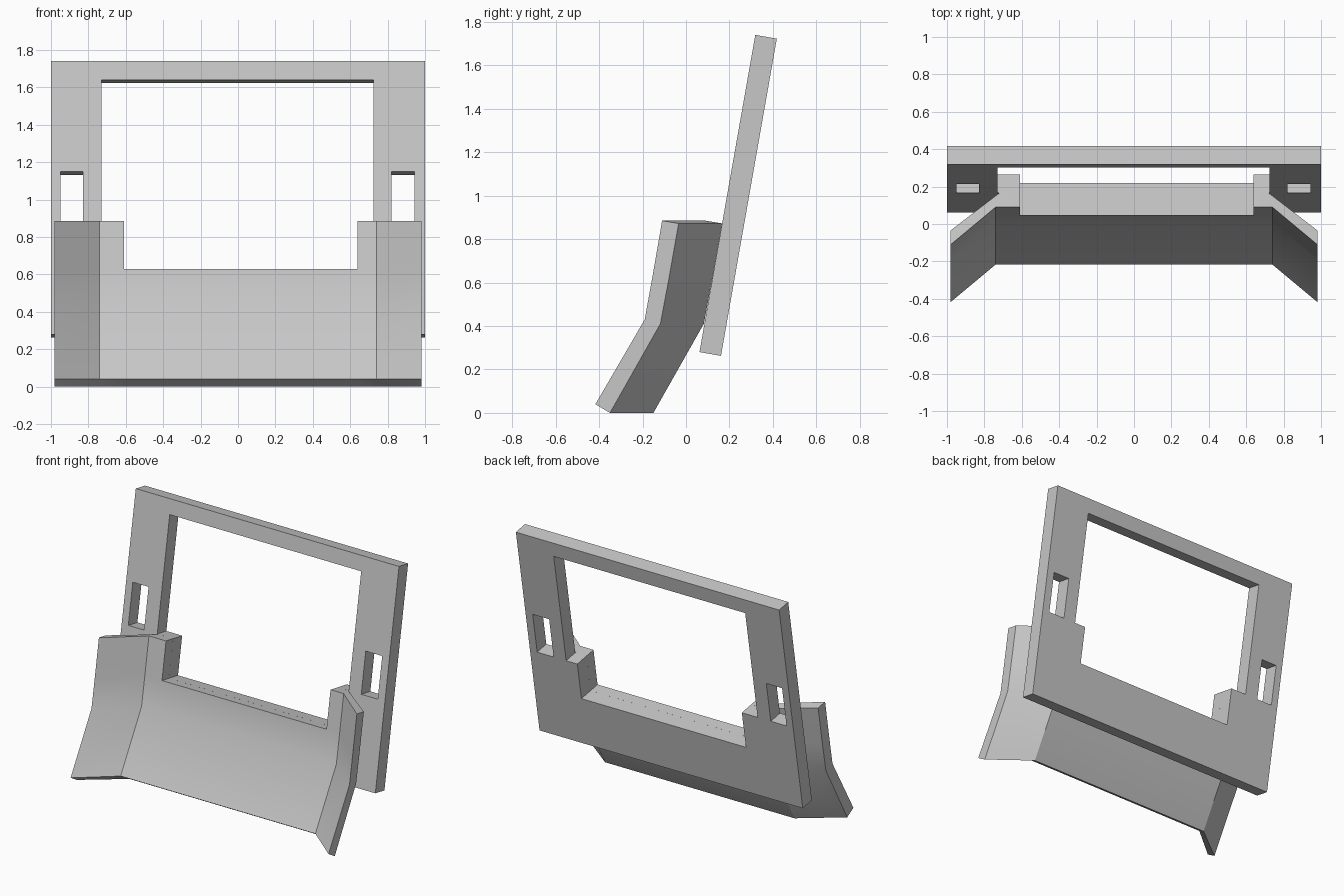
import bpy
import bmesh
from math import radians
from collections import Counter

cube = bpy.data.objects.get("Cube")
if cube:
    bpy.data.objects.remove(cube, do_unlink=True)

grey = bpy.data.materials.new("light grey")
grey.use_nodes = True
colour = (0.57, 0.57, 0.57, 1)
grey.diffuse_color = colour
grey.node_tree.nodes["Principled BSDF"].inputs["Base Color"].default_value = colour


def slab(name, cols, rows, place, holes):
    """Two-sided sheet of cells; place(col, row, side) gives each corner."""
    bm = bmesh.new()
    verts = {(c, r, s): bm.verts.new(place(c, r, s))
             for c in range(cols) for r in range(rows) for s in (0, 1)}
    cells = [(c, r) for c in range(cols - 1) for r in range(rows - 1)
             if (c, r) not in holes]
    edges = Counter()
    for c, r in cells:
        ring = [(c, r), (c + 1, r), (c + 1, r + 1), (c, r + 1)]
        for s in (0, 1):
            bm.faces.new([verts[(*k, s)] for k in ring])
        for a, b in zip(ring, ring[1:] + ring[:1]):
            edges[tuple(sorted((a, b)))] += 1
    # Walls along the outline and around the holes
    for (a, b), uses in edges.items():
        if uses == 1:
            bm.faces.new([verts[(*a, 0)], verts[(*b, 0)],
                          verts[(*b, 1)], verts[(*a, 1)]])
    loose = [v for v in bm.verts if not v.link_faces]
    bmesh.ops.delete(bm, geom=loose, context='VERTS')
    bmesh.ops.recalc_face_normals(bm, faces=bm.faces)
    mesh = bpy.data.meshes.new(name)
    bm.to_mesh(mesh)
    bm.free()
    mesh.materials.append(grey)
    obj = bpy.data.objects.new(name, mesh)
    bpy.context.collection.objects.link(obj)
    return obj


# Leaning back frame with a stepped window and two side slots
frame_x = [-1, -0.95, -0.83, -0.73, -0.61, 0.64, 0.725, 0.82, 0.945, 1]
frame_z = [0.28, 0.617, 0.872, 1.15, 1.64, 1.74]


def frame_point(c, r, s):
    z = frame_z[r]
    y = 0.062 + (z - 0.28) * 0.176
    return frame_x[c], y + 0.099 * s, z - 0.0175 * s


window = {(c, r) for c in (3, 4, 5) for r in (2, 3)} | {(4, 1)}
slots = {(1, 2), (7, 2)}
slab("back_frame", len(frame_x), len(frame_z), frame_point, window | slots)

# Bent front panel with wings swept forward and a notch in its top edge
panel_x = [(-0.98, -0.98), (-0.74, -0.72), (-0.61, -0.61),
           (0.64, 0.64), (0.74, 0.72), (0.98, 0.98)]
profile = [((-0.217, 0.04), (-0.15, 0)),
           ((0.01, 0.43), (0.082, 0.41)),
           ((0.046, 0.63), (0.121, 0.617)),
           ((0.09, 0.885), (0.166, 0.872))]


def panel_point(c, r, s):
    y, z = profile[r][s]
    sweep = 0.2 if c in (0, len(panel_x) - 1) else 0
    return panel_x[c][s], y - sweep, z


panel = slab("front_panel", len(panel_x), len(profile), panel_point, {(2, 2)})
bpy.ops.object.select_all(action='DESELECT')
panel.select_set(True)
bpy.context.view_layer.objects.active = panel
bpy.ops.object.shade_smooth_by_angle(angle=radians(30))
